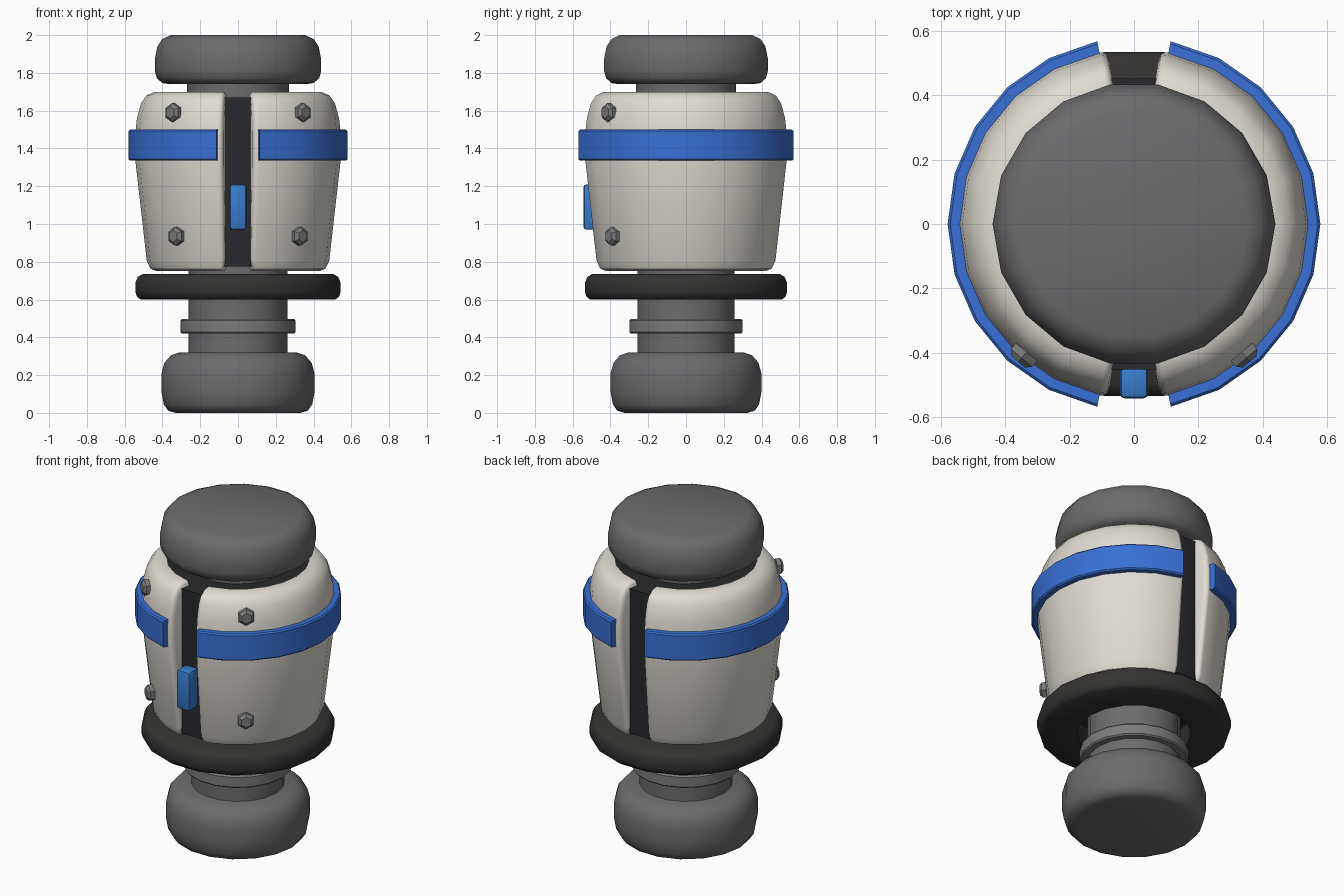
import bpy, bmesh
from math import radians, cos, sin, pi
from mathutils import Matrix, Vector

if "Cube" in bpy.data.objects:
    bpy.data.objects.remove(bpy.data.objects["Cube"])


def material(name, rgb):
    m = bpy.data.materials.new(name)
    m.diffuse_color = (*rgb, 1)
    m.use_nodes = True
    m.node_tree.nodes["Principled BSDF"].inputs["Base Color"].default_value = m.diffuse_color
    return m


GREY = material("metal_grey", (0.15, 0.15, 0.155))
RING = material("ring_grey", (0.2, 0.2, 0.2))
DARK = material("core_dark", (0.02, 0.022, 0.025))
RUBBER = material("flange_dark", (0.035, 0.033, 0.03))
SHELL = material("shell_cream", (0.74, 0.71, 0.64))
BLUE = material("band_blue", (0.04, 0.16, 0.66))
KEY = material("key_blue", (0.04, 0.2, 0.6))


def finish(name, bm, mat, angle=40):
    bmesh.ops.remove_doubles(bm, verts=bm.verts, dist=1e-5)
    bmesh.ops.recalc_face_normals(bm, faces=bm.faces)
    me = bpy.data.meshes.new(name)
    bm.to_mesh(me)
    bm.free()
    me.materials.append(mat)
    ob = bpy.data.objects.new(name, me)
    bpy.context.collection.objects.link(ob)
    bpy.ops.object.select_all(action='DESELECT')
    ob.select_set(True)
    bpy.context.view_layer.objects.active = ob
    bpy.ops.object.shade_smooth_by_angle(angle=radians(angle))
    return ob


def sweep(name, sections, mat, wrap=False, angle=40):
    """Join (angle, closed r/z profile) sections around the z axis."""
    bm = bmesh.new()
    rings = [[bm.verts.new((r * cos(a), r * sin(a), z)) for r, z in prof]
             for a, prof in sections]
    n = len(rings[0])
    for a, b in zip(rings, rings[1:] + (rings[:1] if wrap else [])):
        for i in range(n):
            j = (i + 1) % n
            quad = (a[i], a[j], b[j], b[i])
            if sections[0][1][i][0] == 0 and sections[0][1][j][0] == 0:
                continue  # segment lying on the axis
            bm.faces.new(quad)
    if not wrap:
        bm.faces.new(rings[0])
        bm.faces.new(rings[-1])
    return finish(name, bm, mat, angle)


def turned(name, profile, mat, sides=18, angle=40):
    return sweep(name, [(2 * pi * i / sides, profile) for i in range(sides)],
                 mat, True, angle)


# Turned parts: caps, shaft, collar, flange and core
turned("bottom_cap", [(0, 0), (0.33, 0), (0.37, 0.012), (0.393, 0.045), (0.405, 0.11),
                      (0.405, 0.21), (0.39, 0.265), (0.355, 0.305), (0.31, 0.32), (0, 0.32)], GREY)
turned("shaft", [(0, 0.3), (0.262, 0.3), (0.262, 1.3), (0.27, 1.3), (0.27, 1.76), (0, 1.76)], GREY)
turned("collar", [(0.24, 0.42), (0.297, 0.42), (0.305, 0.428), (0.305, 0.488),
                  (0.297, 0.497), (0.24, 0.497)], RING)
turned("flange", [(0.32, 0.6), (0.515, 0.6), (0.535, 0.615), (0.543, 0.64), (0.543, 0.69),
                  (0.53, 0.72), (0.505, 0.735), (0.32, 0.735)], RUBBER)
turned("core", [(0, 0.775), (0.46, 0.775), (0.46, 1.67), (0, 1.67)], DARK)
turned("top_cap", [(0, 1.74), (0.36, 1.74), (0.4, 1.746), (0.43, 1.772), (0.44, 1.81),
                   (0.44, 1.875), (0.427, 1.94), (0.4, 1.98), (0.355, 2.0), (0, 2.0)], GREY)

# Two curved shell halves with rounded ends, each wearing a blue band
shell_profile = [(0.40, 0.75), (0.43, 0.75), (0.462, 0.763), (0.483, 0.805), (0.545, 1.35),
                 (0.545, 1.47), (0.535, 1.56), (0.513, 1.64), (0.485, 1.68), (0.44, 1.70),
                 (0.40, 1.70)]
band_profile = [(0.535, 1.335), (0.572, 1.335), (0.58, 1.343), (0.58, 1.492),
                (0.572, 1.50), (0.535, 1.50)]


def inset(k):
    return [(r - k * (r - 0.4) / 0.14, 1.225 + (z - 1.225) * (1 - k / 0.475))
            for r, z in shell_profile]


SPAN = 78.6
arc = [-SPAN + 2 * SPAN * i / 10 for i in range(11)]
ends = [(81.6, 0.03), (81.0, 0.012), (80.0, 0.003)]
for side, base in (("right", 0), ("left", 180)):
    steps = ([(-a, k) for a, k in ends] + [(a, 0) for a in arc] + ends[::-1])
    sweep("shell_" + side, [(radians(base + a), inset(k)) for a, k in steps], SHELL)
    sweep("band_" + side, [(radians(base + a), band_profile) for a in arc], BLUE, angle=30)

# Hexagonal bolts on the front of each shell
for side, a in (("right", -50), ("left", -130)):
    for level, z, r in (("upper", 1.59, 0.54), ("lower", 0.935, 0.515)):
        bm = bmesh.new()
        bmesh.ops.create_cone(bm, cap_ends=True, segments=6, radius1=0.05, radius2=0.05, depth=0.04)
        rim = [e for e in bm.edges if all(v.co.z > 0 for v in e.verts)]
        bmesh.ops.bevel(bm, geom=rim, offset=0.016, segments=1, affect='EDGES')
        out = Vector((cos(radians(a)), sin(radians(a)), 0))
        rot = out.to_track_quat('Z', 'Y').to_matrix().to_4x4()
        bm.transform(Matrix.Translation(out * r + Vector((0, 0, z))) @ rot)
        finish(f"bolt_{level}_{side}", bm, RING, 20)

# Raised key in the front slot
bm = bmesh.new()
bmesh.ops.create_cube(bm, size=1)
bm.transform(Matrix.Translation((0, -0.495, 1.09)) @ Matrix.Diagonal((0.088, 0.095, 0.24, 1)))
bmesh.ops.bevel(bm, geom=bm.edges[:], offset=0.015, segments=2, profile=0.5, affect='EDGES')
finish("slot_key", bm, KEY, 35)
